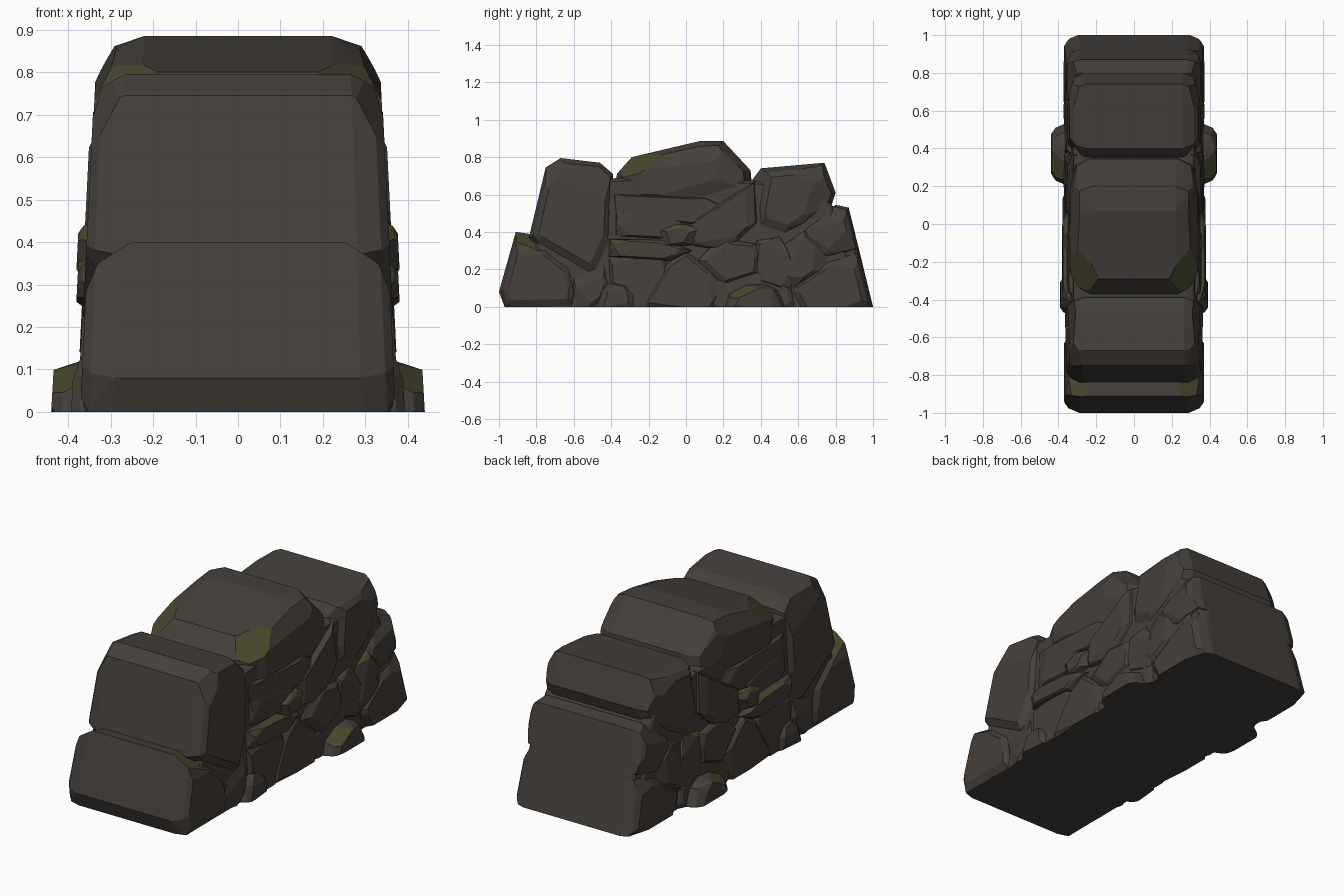
import bpy, bmesh, math, random
from mathutils import Vector

if "Cube" in bpy.data.objects:
    bpy.data.objects.remove(bpy.data.objects["Cube"])


def material(name, rgb):
    m = bpy.data.materials.new(name)
    m.diffuse_color = (*rgb, 1)
    m.use_nodes = True
    m.node_tree.nodes["Principled BSDF"].inputs["Base Color"].default_value = m.diffuse_color
    return m


STONE = material("brown_grey_stone", (0.059, 0.050, 0.043))
MOSS = material("olive_moss", (0.066, 0.064, 0.026))


def hull(bm):
    """Rebuild the mesh as the convex hull of its vertices."""
    bmesh.ops.delete(bm, geom=bm.edges[:], context='EDGES_FACES')
    bmesh.ops.convex_hull(bm, input=bm.verts[:])
    loose = [v for v in bm.verts if not v.link_faces]
    bmesh.ops.delete(bm, geom=loose, context='VERTS')
    bmesh.ops.dissolve_limit(bm, angle_limit=math.radians(3),
                             verts=bm.verts[:], edges=bm.edges[:])


def chip(bm, n, depth):
    """Cut a flat facet with normal n off both sides."""
    for s in (-1, 1):
        m = Vector((s * n[0], n[1], n[2])).normalized()
        h = max(v.co.dot(m) for v in bm.verts)
        bmesh.ops.bisect_plane(bm, geom=bm.verts[:] + bm.edges[:] + bm.faces[:],
                               plane_co=m * (h - depth), plane_no=m, clear_outer=True)
        hull(bm)


def stone(name, profile, w=0.372, round_=0.04, chips=3, depth=0.022, grow=0.0,
          moss=None, moss_chip=None, seed=1):
    """Side profile (y, z) spanning the wall, with chamfered and chipped ends."""
    rng = random.Random(seed)
    bm = bmesh.new()
    c = sum((Vector(p) for p in profile), Vector((0, 0))) / len(profile)
    # rings: distance in from the side face, and inset of the profile
    for back, inset in ((round_ * 1.9, -grow), (round_ * 0.5, round_ * 0.65 - grow),
                        (0, round_ * 1.4 - grow)):
        for p in profile:
            d = c - Vector(p)
            q = Vector(p) + d.normalized() * min(inset, d.length * 0.5)
            q.y = 0 if p[1] == 0 else max(q.y, 0)
            x = (w - back) * (1 - 0.13 * q.y)
            for s in (-1, 1):
                bm.verts.new((s * x, q.x, q.y))
    hull(bm)
    # mirrored flat chips knocked off the side faces
    a0 = rng.uniform(0, 6.28)
    for i in range(chips):
        a = a0 + i * 6.28 / chips + rng.uniform(-0.5, 0.5)
        t = math.radians(rng.uniform(14, 38))
        chip(bm, (math.cos(t), math.sin(t) * math.cos(a), math.sin(t) * math.sin(a)), depth)
    if moss_chip:
        chip(bm, moss_chip[:3], moss_chip[3])
    bmesh.ops.recalc_face_normals(bm, faces=bm.faces[:])
    # moss on the sideways ledges, or on the one mossy chip
    for f in bm.faces:
        f.normal_update()
        n, m = f.normal, f.calc_center_median()
        if moss and n.z > moss and abs(m.x) > 0.22 and abs(n.x) > 0.2:
            f.material_index = 1
        if moss_chip:
            d = Vector(moss_chip[:3]).normalized()
            if Vector((abs(n.x), n.y, n.z)).dot(d) > 0.995:
                f.material_index = 1
    me = bpy.data.meshes.new(name)
    bm.to_mesh(me)
    bm.free()
    me.materials.append(STONE)
    me.materials.append(MOSS)
    ob = bpy.data.objects.new(name, me)
    bpy.context.collection.objects.link(ob)
    return ob


# inner cores closing the gaps between stones
stone("core", [(-.95, 0), (-.80, .36), (-.66, .66), (-.35, .69), (.36, .675), (.72, .64),
               (.79, .53), (.95, 0)], w=.350, round_=.02, chips=0)
stone("back_core", [(.60, .40), (.80, .54), (.87, .53), (1, 0), (.5, 0)], w=.335, round_=.03, chips=0)

# large boulders
stone("front_lower_boulder", [(-1, .08), (-.97, 0), (-.59, 0), (-.575, .07), (-.60, .20),
      (-.78, .35), (-.84, .39), (-.91, .40), (-.99, .12)], round_=.042, seed=3, chips=2,
      moss_chip=(.5, .25, .8, .03))
stone("front_upper_boulder", [(-.84, .37), (-.75, .745), (-.67, .795), (-.46, .77), (-.39, .71),
      (-.40, .30), (-.43, .20), (-.55, .15), (-.78, .30)], w=.376, round_=.042, seed=5, chips=4)
stone("front_foot_stone", [(-.60, .20), (-.45, .26), (-.42, .12), (-.47, 0), (-.60, 0)],
      w=.366, round_=.025, grow=.015, seed=8)
stone("centre_top_boulder", [(-.37, .71), (-.29, .80), (.07, .885), (.20, .885), (.345, .73),
      (.355, .62), (.14, .53), (-.20, .54), (-.375, .57)], w=.374, round_=.065, seed=7, chips=4,
      moss_chip=(.55, -.45, .76, .035))
stone("back_upper_boulder", [(.355, .68), (.40, .74), (.74, .77), (.80, .61), (.78, .55),
      (.64, .42), (.50, .36), (.385, .38)], w=.376, round_=.048, seed=11, chips=4)
stone("back_lower_boulder", [(.62, .42), (.80, .545), (.87, .53), (.925, .305), (.76, .25),
      (.58, .30)], w=.376, round_=.038, seed=13, chips=3)
stone("back_base_boulder", [(.55, .10), (.75, .26), (.925, .295), (1, 0), (.56, 0)],
      w=.372, round_=.04, seed=17, chips=3)
stone("back_inner_stone", [(.48, .25), (.53, .34), (.64, .41), (.77, .28), (.74, .20), (.55, .09)],
      w=.380, round_=.03, grow=.012, seed=19, chips=3, moss=.5)

# fractured stones filling the middle of both sides
MIDDLE = [
    ("upper_slab", [(-.38, .60), (.10, .58), (.22, .52), (.05, .44), (-.20, .49), (-.37, .50)], .374, 0),
    ("tilted_slab", [(-.37, .51), (-.15, .50), (.02, .44), (-.05, .36), (-.37, .38)], .376, 0),
    ("wedge_stone", [(.02, .45), (.20, .53), (.36, .66), (.37, .45), (.22, .31), (.05, .33)], .382, 0),
    ("ledge_slab", [(-.40, .36), (-.12, .35), (.02, .30), (-.10, .25), (-.40, .27)], .394, .3),
    ("knob_stone", [(-.14, .40), (-.05, .44), (.06, .42), (.03, .34), (-.12, .32)], .398, .3),
    ("lower_left_stone", [(-.41, .27), (-.12, .27), (-.08, .12), (-.20, 0), (-.40, 0)], .370, 0),
    ("lower_centre_stone", [(-.14, .20), (0, .29), (.09, .22), (.20, .12), (.14, 0), (-.22, 0)], .378, 0),
    ("right_stone", [(.06, .24), (.18, .36), (.39, .33), (.38, .18), (.20, .12)], .380, 0),
    ("lower_right_stone", [(.14, .16), (.38, .20), (.56, .10), (.58, 0), (.12, 0)], .370, 0),
    ("shelf_stone", [(.38, .35), (.50, .37), (.60, .22), (.55, .08), (.36, .14)], .374, .5),
]
for i, (name, prof, w, moss) in enumerate(MIDDLE):
    stone(name, prof, w=w, round_=.024, depth=.013, grow=.014, chips=3, moss=moss, seed=30 + i)

# small rocks poking out at the foot of both sides
stone("small_front_rock", [(-.49, 0), (-.47, .09), (-.40, .15), (-.31, .13), (-.26, .06), (-.26, 0)],
      w=.393, round_=.04, chips=2, depth=.01, seed=51)
stone("small_back_rock", [(.20, 0), (.22, .07), (.29, .12), (.42, .13), (.50, .09), (.54, 0)],
      w=.44, round_=.05, chips=2, depth=.006, moss_chip=(.5, -.35, .75, .02), seed=53)
